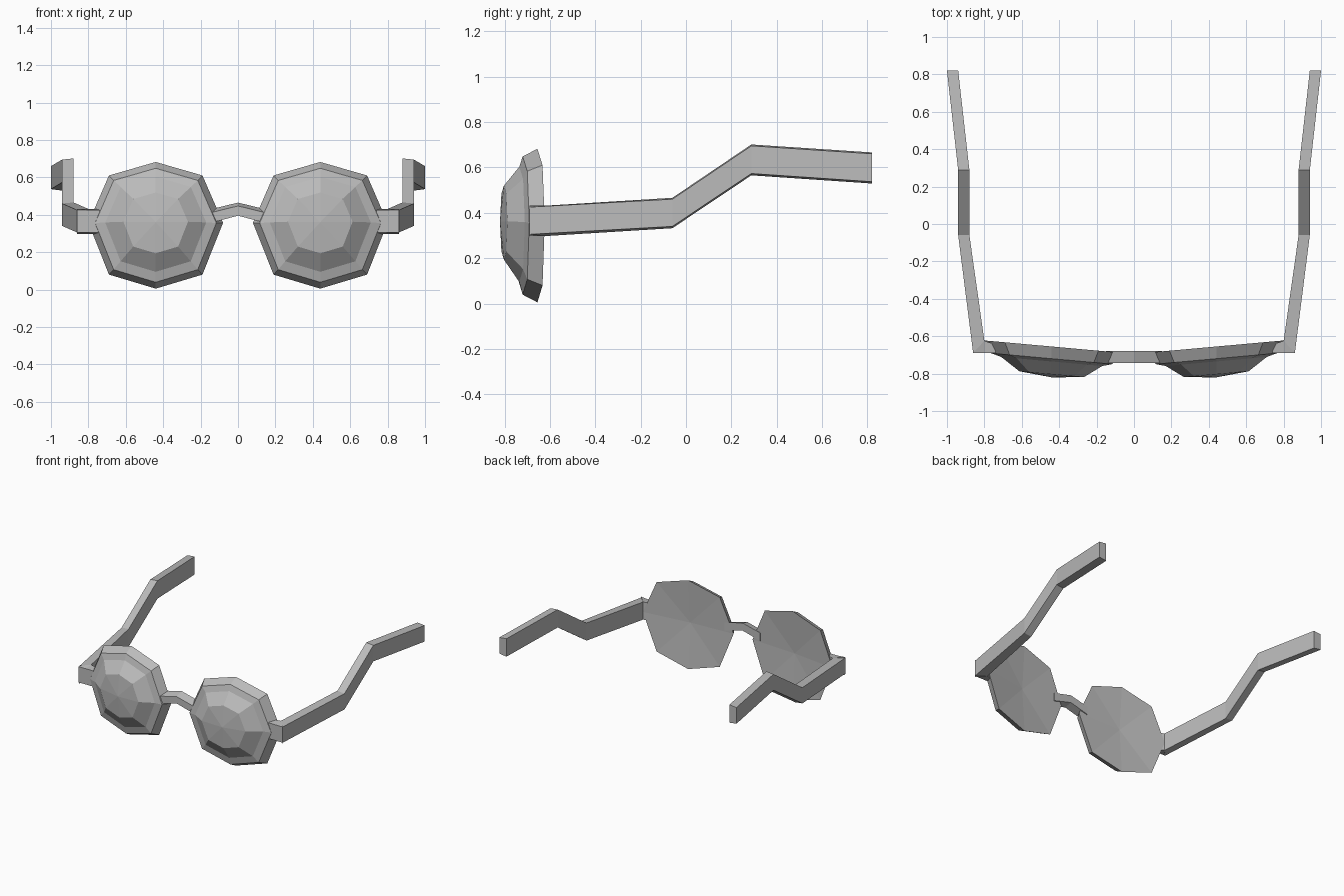
import bpy

cube = bpy.data.objects.get("Cube")
if cube:
    bpy.data.objects.remove(cube, do_unlink=True)

grey = bpy.data.materials.new("plain_grey")
grey.use_nodes = True
colour = (0.5, 0.5, 0.5, 1)
grey.diffuse_color = colour
grey.node_tree.nodes["Principled BSDF"].inputs["Base Color"].default_value = colour


def make(name, verts, faces):
    mesh = bpy.data.meshes.new(name)
    mesh.from_pydata(verts, [], faces)
    mesh.materials.append(grey)
    obj = bpy.data.objects.new(name, mesh)
    bpy.context.collection.objects.link(obj)
    # Consistent outward normals
    import bmesh
    bm = bmesh.new()
    bm.from_mesh(mesh)
    bmesh.ops.recalc_face_normals(bm, faces=bm.faces)
    bm.to_mesh(mesh)
    bm.free()
    return obj


def loft(name, rings):
    """Skin a row of four-cornered sections and cap both ends."""
    verts = [v for ring in rings for v in ring]
    faces = [(3, 2, 1, 0), tuple(range(len(verts) - 4, len(verts)))]
    for r in range(len(rings) - 1):
        for i in range(4):
            j = (i + 1) % 4
            faces.append((4*r + i, 4*r + j, 4*r + 4 + j, 4*r + 4 + i))
    return make(name, verts, faces)


# Octagon outline shared by the rim and the lens dome
OUTLINE = [(0, .337), (.25, .265), (.36, .012), (.25, -.265),
           (0, -.34), (-.25, -.265), (-.36, .012), (-.25, .265)]
CENTRE_X = 0.44


def lens(name, side):
    def point(u, y, z):
        return (side * (CENTRE_X + u), y + 0.09 * u, z)

    # Rings from the back edge to the dome: scale, depth, height of centre
    rings = [(1, -.655, .345), (.9, -.72, .345), (.75, -.735, .35), (.48, -.803, .357)]
    verts = [point(u * s, y, c + w * s) for s, y, c in rings for u, w in OUTLINE]
    back, front = len(verts), len(verts) + 1
    verts += [point(0, -.68, .35), point(0, -.82, .36)]
    faces = []
    last = 8 * (len(rings) - 1)
    for i in range(8):
        j = (i + 1) % 8
        faces += [(back, i, j), (front, last + j, last + i)]
        for r in range(0, last, 8):
            faces.append((r + i, r + j, r + 8 + j, r + 8 + i))
    make(name, verts, faces)


def temple(name, side):
    # Sections: outer x, outer y, inner x, inner y, bottom, top
    path = [(.86, -.69, .80, -.625, .305, .425), (.94, -.06, .88, -.06, .34, .46),
            (.94, .288, .88, .288, .573, .695), (1, .82, .94, .82, .537, .66)]
    loft(name, [[(side * xo, yo, lo), (side * xo, yo, hi),
                 (side * xi, yi, hi + .006), (side * xi, yi, lo - .008)]
                for xo, yo, xi, yi, lo, hi in path])


def hinge(name, side):
    loft(name, [[(side * x, front, .305), (side * x, front, .425),
                 (side * x, back, .431), (side * x, back, .297)]
                for x, front, back in [(.74, -.69, -.645), (.80, -.69, -.625),
                                       (.86, -.69, -.69 + .001)]])


for label, side in (("left", 1), ("right", -1)):
    lens(label + "_lens", side)
    hinge(label + "_hinge", side)
    temple(label + "_temple", side)

# Arched nose bridge
loft("bridge", [[(x, -.742, lo), (x, -.742, hi), (x, -.68, hi + .018), (x, -.68, lo + .012)]
                for x, lo, hi in [(-.15, .355, .41), (0, .395, .447), (.15, .355, .41)]])
